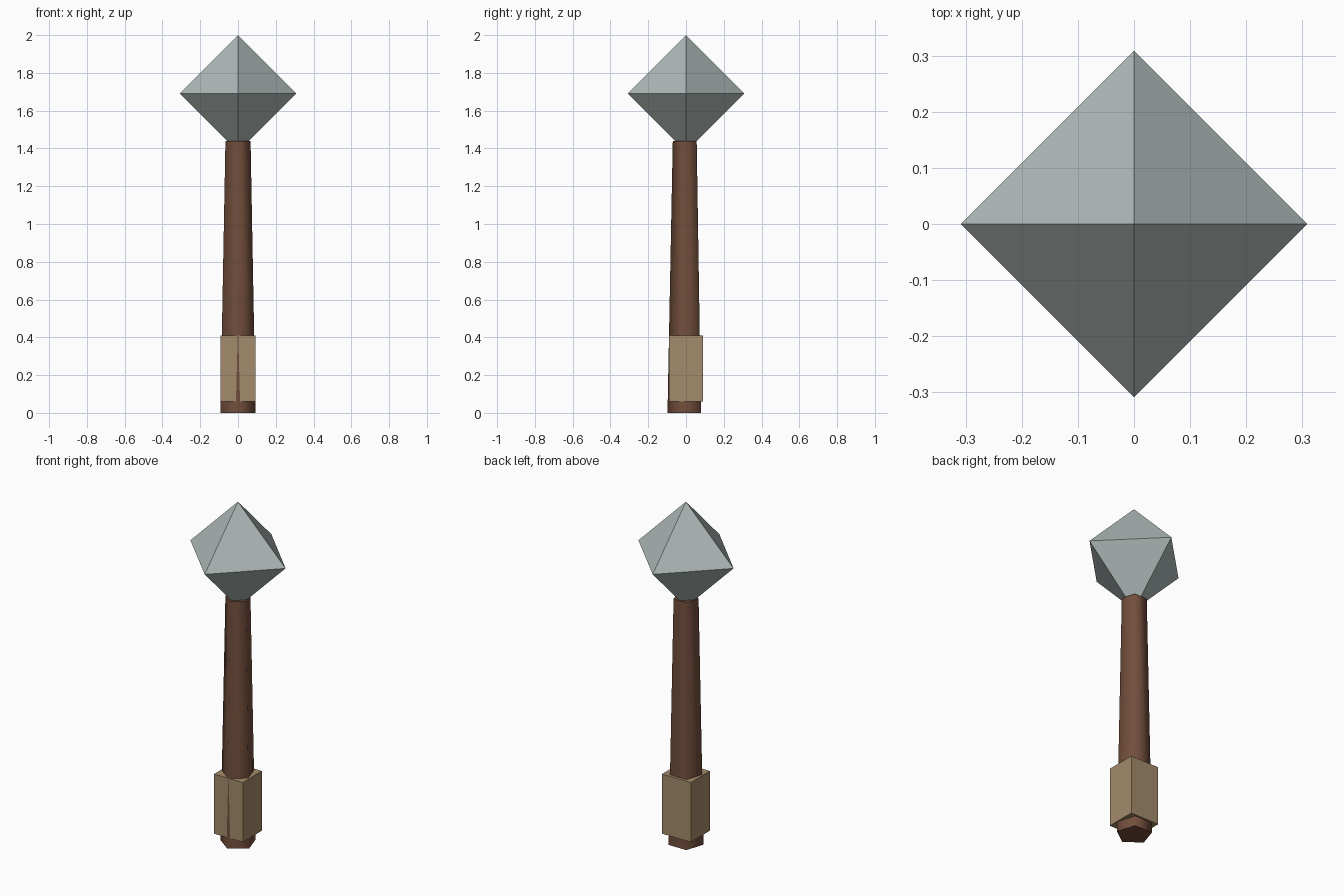
import bpy, bmesh, math
from mathutils import Vector

if "Cube" in bpy.data.objects:
    bpy.data.objects.remove(bpy.data.objects["Cube"])


def paint(obj, name, rgb):
    mat = bpy.data.materials.new(name)
    mat.diffuse_color = (*rgb, 1.0)
    mat.use_nodes = True
    mat.node_tree.nodes["Principled BSDF"].inputs["Base Color"].default_value = mat.diffuse_color
    obj.data.materials.append(mat)


# Handle: tapered five-sided shaft, one corner pointing to the front
HANDLE_TOP = 1.44
bpy.ops.mesh.primitive_cone_add(vertices=5, radius1=0.098, radius2=0.07, depth=HANDLE_TOP,
                                location=(0, 0, HANDLE_TOP / 2), rotation=(0, 0, math.pi))
handle = bpy.context.object
handle.name = "handle"
bpy.ops.object.shade_smooth_by_angle(angle=math.radians(80))
paint(handle, "dark_wood", (0.17, 0.077, 0.045))

# Grip: square wrap, the handle's front corner just pokes through
bpy.ops.mesh.primitive_cube_add(size=1, location=(0, 0, 0.235))
grip = bpy.context.object
grip.name = "grip"
grip.scale = (0.187, 0.178, 0.35)
bpy.ops.object.transform_apply(location=False, rotation=False, scale=True)
paint(grip, "tan_leather", (0.37, 0.26, 0.145))

# Head: regular octahedron with its lower tip sunk into the handle
R = 0.309
bm = bmesh.new()
for axis in range(3):
    for sign in (-1, 1):
        point = Vector((0, 0, 0))
        point[axis] = sign * R
        bm.verts.new(point)
bmesh.ops.convex_hull(bm, input=bm.verts)
bmesh.ops.recalc_face_normals(bm, faces=bm.faces)
mesh = bpy.data.meshes.new("head")
bm.to_mesh(mesh)
bm.free()
head = bpy.data.objects.new("head", mesh)
head.location.z = 2 - R
bpy.context.collection.objects.link(head)
paint(head, "pale_stone", (0.42, 0.48, 0.47))
